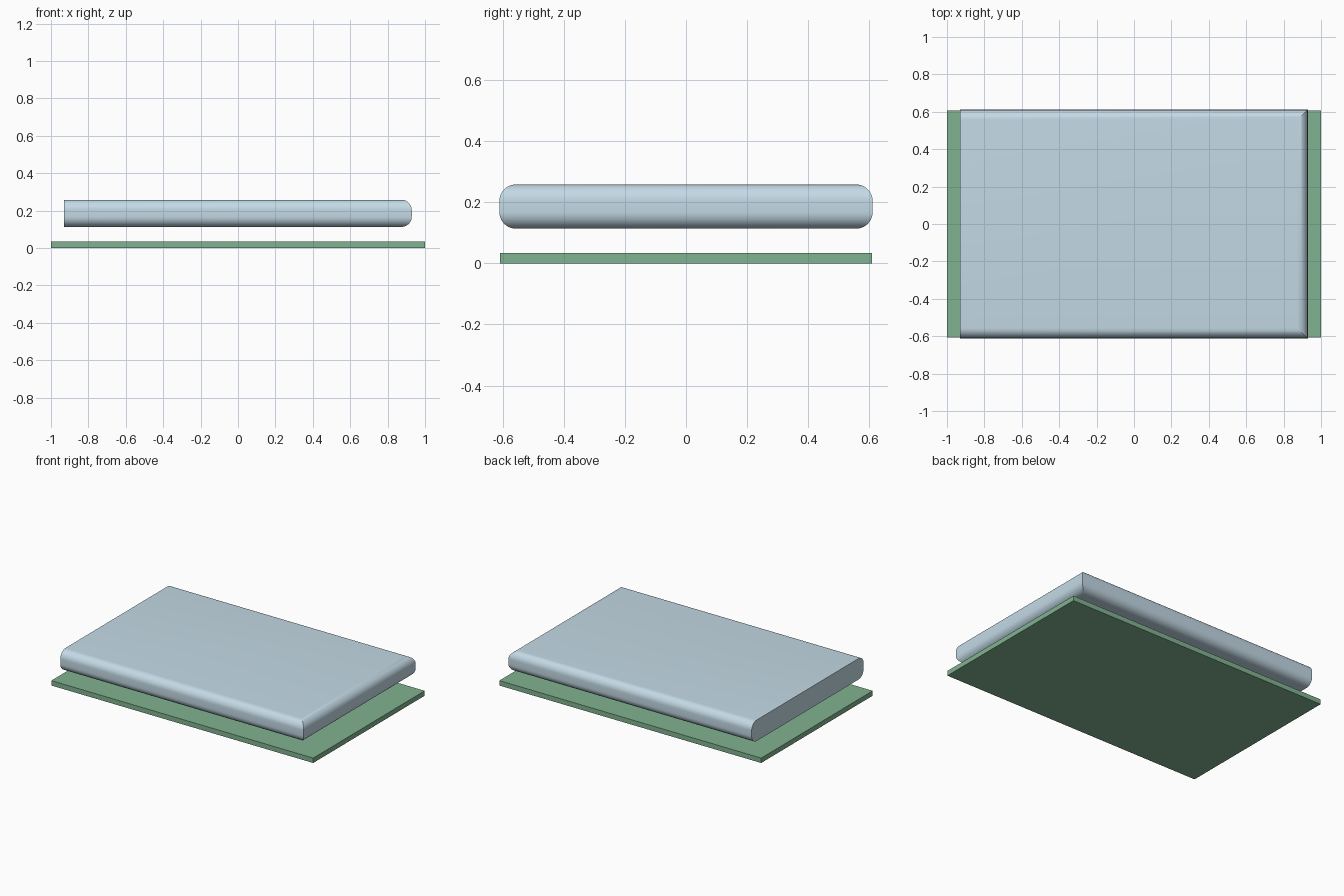
import bpy, bmesh
from mathutils import Vector

if "Cube" in bpy.data.objects:
    bpy.data.objects.remove(bpy.data.objects["Cube"])


def material(name, color):
    mat = bpy.data.materials.new(name)
    mat.diffuse_color = color
    mat.use_nodes = True
    mat.node_tree.nodes["Principled BSDF"].inputs["Base Color"].default_value = mat.diffuse_color
    return mat


def box(name, size, z0, mat, edit=None):
    """Box centred on x/y with its underside at z0; edit(bm) shapes it further."""
    bm = bmesh.new()
    bmesh.ops.create_cube(bm, size=1)
    bmesh.ops.scale(bm, vec=size, verts=bm.verts)
    bmesh.ops.translate(bm, vec=Vector((0, 0, z0 + size[2] / 2)), verts=bm.verts)
    if edit:
        edit(bm)
    mesh = bpy.data.meshes.new(name)
    bm.to_mesh(mesh)
    bm.free()
    obj = bpy.data.objects.new(name, mesh)
    bpy.context.collection.objects.link(obj)
    mesh.materials.append(mat)
    return obj


def round_three_sides(bm):
    # round the long edges and the right end, leave the left end flat
    x_max = max(v.co.x for v in bm.verts)
    edges = []
    for e in bm.edges:
        a, b = (v.co for v in e.verts)
        along_x = abs(a.x - b.x) > 0.01
        right_end = abs(a.y - b.y) > 0.01 and min(a.x, b.x) > x_max - 0.01
        if along_x or right_end:
            edges.append(e)
    bmesh.ops.bevel(bm, geom=edges, offset=0.055, offset_type='OFFSET',
                    segments=10, profile=0.5, affect='EDGES')


def inset_top(bm):
    # fine border line around the top face
    top = [f for f in bm.faces if f.normal.z > 0.9]
    bmesh.ops.inset_region(bm, faces=top, thickness=0.02)


green = material("green", (0.22, 0.45, 0.28, 1))
blue = material("pale_blue", (0.55, 0.70, 0.79, 1))

# thin base board
box("base_board", (2.0, 1.216, 0.034), 0.0, green, inset_top)

# floating slab with rounded edges
slab = box("rounded_slab", (1.858, 1.222, 0.145), 0.113, blue, round_three_sides)
bpy.context.view_layer.objects.active = slab
slab.select_set(True)
bpy.ops.object.shade_smooth_by_angle()
